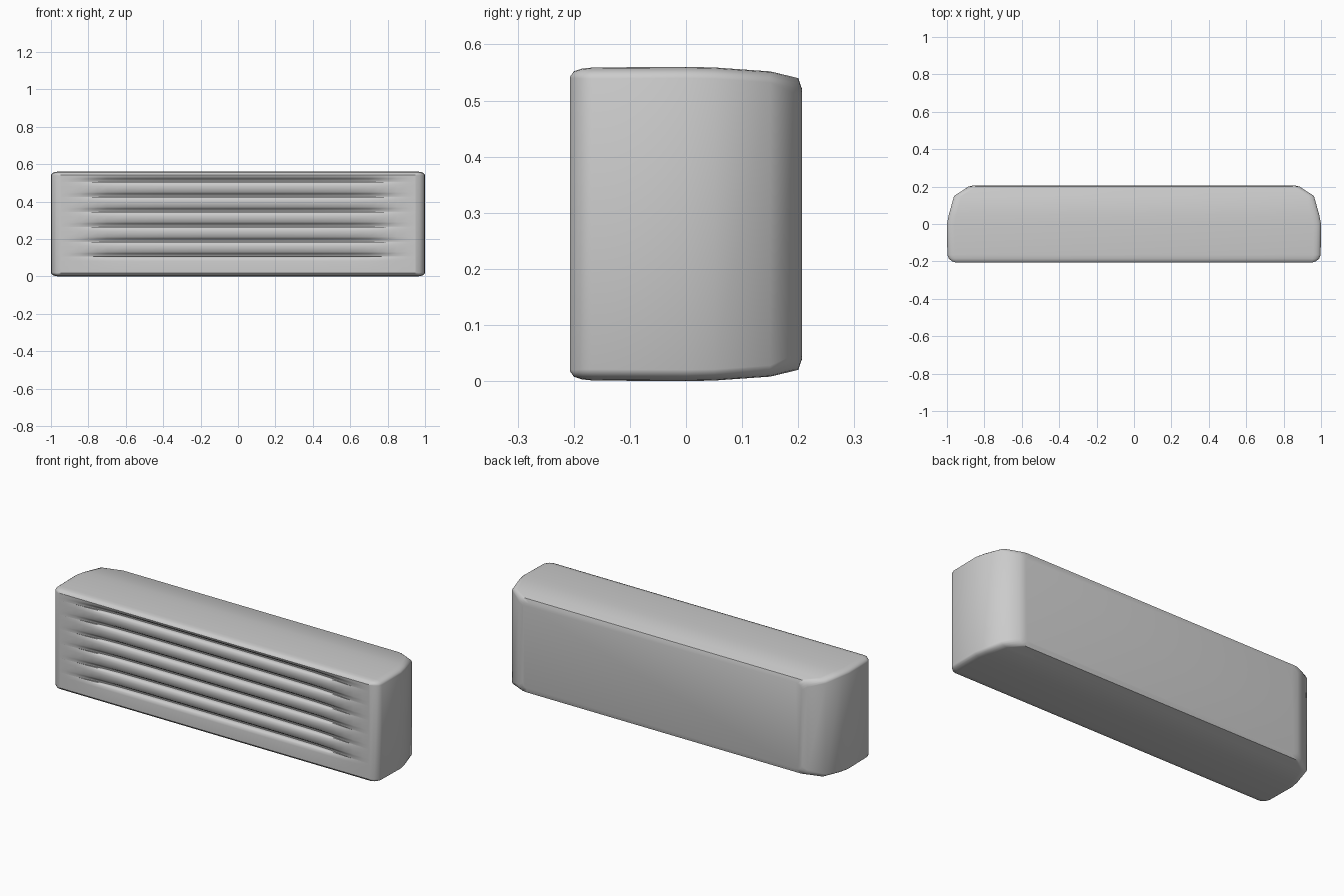
import bpy, bmesh, math

if "Cube" in bpy.data.objects:
    bpy.data.objects.remove(bpy.data.objects["Cube"])

CZ = 0.28  # mid height


def finish(name, bm, angle):
    bmesh.ops.remove_doubles(bm, verts=bm.verts, dist=1e-5)
    bmesh.ops.recalc_face_normals(bm, faces=bm.faces)
    me = bpy.data.meshes.new(name)
    bm.to_mesh(me)
    bm.free()
    ob = bpy.data.objects.new(name, me)
    bpy.context.collection.objects.link(ob)
    bpy.ops.object.select_all(action='DESELECT')
    ob.select_set(True)
    bpy.context.view_layer.objects.active = ob
    bpy.ops.object.shade_smooth_by_angle(angle=math.radians(angle))
    return ob


def ring(bm, y, w, h, rx, rz, n=4):
    """Rounded rectangle in the xz plane."""
    vs = []
    for sx, sz, a0 in ((1, 1, 0), (-1, 1, 90), (-1, -1, 180), (1, -1, 270)):
        for i in range(n + 1):
            a = math.radians(a0 + 90 * i / n)
            vs.append(bm.verts.new((sx * (w - rx) + rx * math.cos(a), y,
                                    CZ + sz * (h - rz) + rz * math.sin(a))))
    return vs


# Casing: rounded rectangles lofted from front to back (y, half width, half height, corner)
sections = [(-0.207, 0.95, 0.262, 0.002, 0.002), (-0.200, 0.972, 0.272, 0.02, 0.012),
            (-0.185, 0.99, 0.277, 0.035, 0.018), (-0.165, 0.998, 0.279, 0.04, 0.02),
            (0.0, 1.0, 0.28, 0.04, 0.02), (0.05, 0.99, 0.279, 0.04, 0.02),
            (0.15, 0.962, 0.272, 0.04, 0.02), (0.2, 0.885, 0.26, 0.04, 0.03),
            (0.207, 0.855, 0.24, 0.04, 0.03)]
bm = bmesh.new()
rings = [ring(bm, *s) for s in sections]
for a, b in zip(rings, rings[1:]):
    for i in range(len(a)):
        j = (i + 1) % len(a)
        bm.faces.new((a[i], a[j], b[j], b[i]))
bm.faces.new(rings[-1])
finish("casing", bm, 50)

# Louvred front: one groove profile (height offset, depth) repeated six times, fading at the ends
groove = [(-0.022, 0.0), (-0.008, 0.003), (0.001, 0.012), (-0.001, 0.034),
          (0.006, 0.034), (0.018, 0.014), (0.027, 0.003)]
rows = [(CZ - 0.262, 0, 0)]
for k in range(6):
    z0 = 0.104 + 0.08 * k
    rows += [(z0 + dz, d, dz) for dz, d in groove]
rows.append((CZ + 0.262, 0, 0))

half = [(0.0, 1), (0.2, 1), (0.4, 0.97), (0.6, 0.88), (0.7, 0.7), (0.75, 0.5),
        (0.8, 0.3), (0.85, 0.13), (0.91, 0), (0.95, 0)]
cols = [(-x, f) for x, f in reversed(half[1:])] + half
bm = bmesh.new()
grid = [[bm.verts.new((x, -0.207 + d * f, z)) for x, f in cols] for z, d, _ in rows]
for a, b in zip(grid, grid[1:]):
    for i in range(len(a) - 1):
        bm.faces.new((a[i], a[i + 1], b[i + 1], b[i]))
panel = finish("louvred_front", bm, 60)
if sum(p.normal.y * p.area for p in panel.data.polygons) > 0:
    panel.data.flip_normals()
